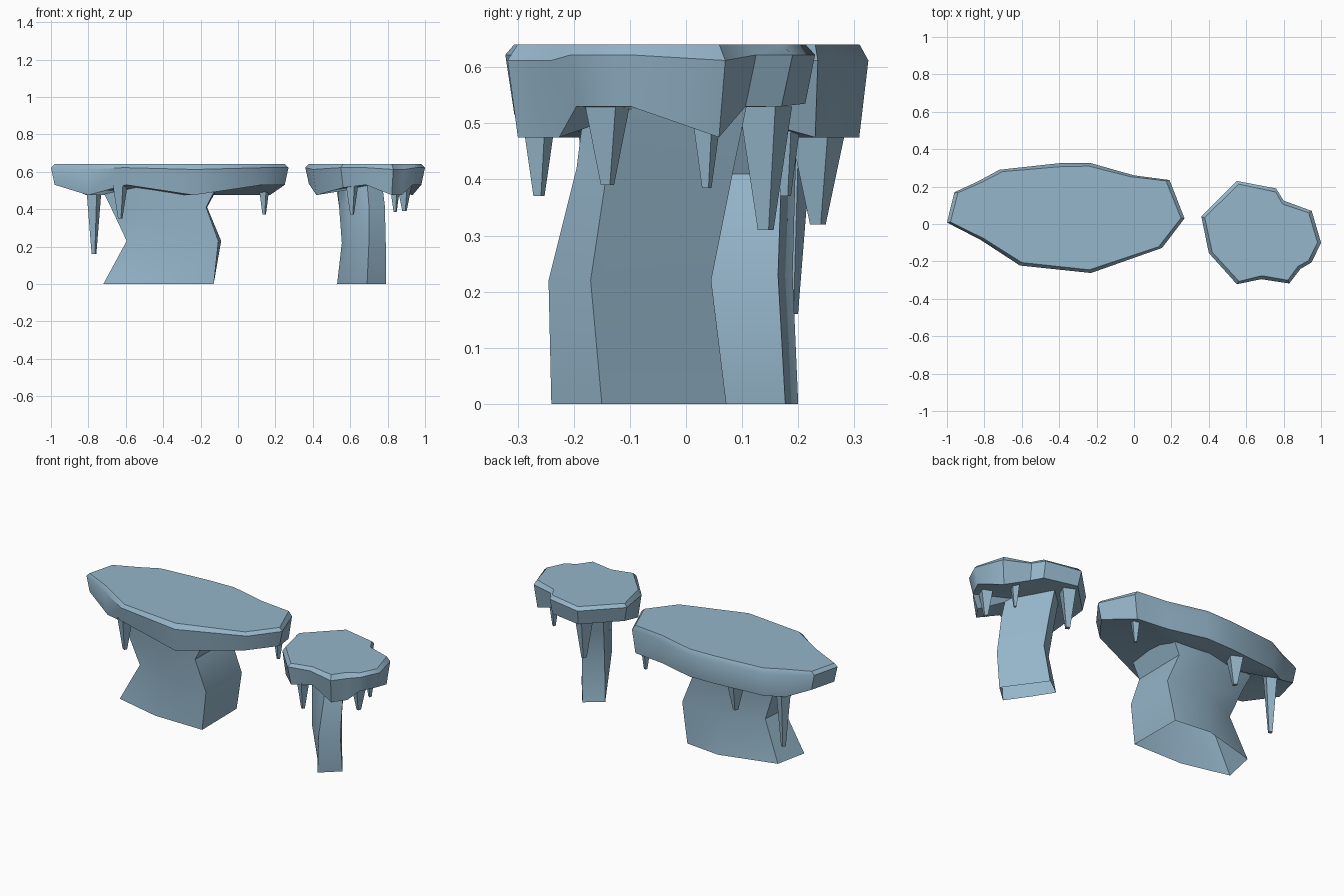
import bpy, bmesh, math
from mathutils import Vector

if "Cube" in bpy.data.objects:
    bpy.data.objects.remove(bpy.data.objects["Cube"])

ICE = bpy.data.materials.new("ice_blue")
ICE.diffuse_color = (0.30, 0.465, 0.59, 1)
ICE.use_nodes = True
ICE.node_tree.nodes["Principled BSDF"].inputs["Base Color"].default_value = ICE.diffuse_color


def finish(name, bm, angle=35):
    bmesh.ops.recalc_face_normals(bm, faces=bm.faces)
    me = bpy.data.meshes.new(name)
    bm.to_mesh(me)
    bm.free()
    me.materials.append(ICE)
    for p in me.polygons:
        p.use_smooth = True
    me.set_sharp_from_angle(angle=math.radians(angle))
    ob = bpy.data.objects.new(name, me)
    bpy.context.collection.objects.link(ob)
    return ob


def bridge(bm, a, b):
    n = len(a)
    for i in range(n):
        bm.faces.new((a[i], a[(i + 1) % n], b[(i + 1) % n], b[i]))


def slab(name, pts, centre_z):
    """Irregular slab: ragged lower edge, bevelled rim and flat top."""
    n = len(pts)
    cen = sum((Vector(p[:2]) for p in pts), Vector((0, 0))) / n

    def inward(p, d):
        v = Vector(p[:2])
        return v + (cen - v).normalized() * d

    bm = bmesh.new()
    low = [bm.verts.new((*inward(p, 0.02), p[2])) for p in pts]
    rim = [bm.verts.new((p[0], p[1], 0.612 if p[2] < 0.5 else 0.622)) for p in pts]
    top = [bm.verts.new((*inward(p, 0.019), 0.64)) for p in pts]
    bridge(bm, low, rim)
    bridge(bm, rim, top)
    bm.faces.new(top)
    mid = bm.verts.new((cen.x, cen.y, centre_z))
    for i in range(n):
        bm.faces.new((low[i], mid, low[(i + 1) % n]))
    finish(name, bm, 40)


def leg(name, levels):
    """Faceted open column through cross-sections given as (z, points)."""
    bm = bmesh.new()
    rings = [[bm.verts.new((x, y, z)) for x, y in pts] for z, pts in levels]
    for a, b in zip(rings, rings[1:]):
        bridge(bm, a, b)
    finish(name, bm, 40)


def icicle(name, x, y, tip, r):
    """Blunt four-sided spike hanging from the slab."""
    bm = bmesh.new()
    rings = []
    for z, rad in ((0.53, r), (tip, min(r * 0.3, 0.015))):
        rings.append([bm.verts.new((x + rad * math.cos(a), y + rad * math.sin(a), z))
                      for a in (math.radians(20 + 90 * k) for k in range(4))])
    bridge(bm, *rings)
    bm.faces.new(rings[1])
    finish(name, bm)


# slabs: x, y, height of the lower edge
slab("table_top", [
    (-1, 0.008, 0.53), (-0.82, -0.085, 0.475), (-0.61, -0.222, 0.53),
    (-0.23, -0.262, 0.475), (0.15, -0.128, 0.53), (0.27, 0.03, 0.53),
    (0.19, 0.235, 0.475), (0.0, 0.26, 0.475), (-0.23, 0.325, 0.475),
    (-0.40, 0.325, 0.475), (-0.72, 0.29, 0.475), (-0.83, 0.23, 0.475),
    (-0.96, 0.17, 0.53)], 0.475)
slab("stool_seat", [
    (0.36, 0.04, 0.535), (0.40, -0.155, 0.475), (0.55, -0.322, 0.515),
    (0.68, -0.295, 0.53), (0.83, -0.318, 0.475), (0.89, -0.24, 0.475),
    (0.95, -0.205, 0.53), (1.0, -0.10, 0.53), (0.95, 0.07, 0.475),
    (0.80, 0.125, 0.53), (0.76, 0.19, 0.53), (0.55, 0.23, 0.535)], 0.525)

# columns
leg("table_leg", [
    (0.0, [(-.72, -.08), (-.44, -.147), (-.13, -.15), (-.133, .177), (-.35, .20), (-.68, .11)]),
    (0.23, [(-.595, -.07), (-.40, -.14), (-.105, -.15), (-.09, .164), (-.35, .19), (-.58, .085)]),
    (0.41, [(-.68, -.07), (-.42, -.15), (-.17, -.16), (-.165, .17), (-.35, .195), (-.65, .11)]),
    (0.53, [(-.74, -.06), (-.45, -.16), (-.11, -.16), (-.10, .18), (-.35, .20), (-.71, .12)])])
leg("stool_leg", [
    (0.0, [(.53, 0), (.60, -.11), (.69, -.24), (.79, -.15), (.63, .072)]),
    (0.22, [(.555, -.03), (.595, -.155), (.70, -.245), (.79, -.17), (.65, .045)]),
    (0.42, [(.54, .0), (.585, -.14), (.70, -.195), (.785, -.14), (.64, .085)]),
    (0.54, [(.53, .02), (.57, -.12), (.69, -.18), (.77, -.12), (.63, .11)])])

# icicles under the slabs
for i, s in enumerate([
        (-.77, .187, .16, .045), (-.49, .235, .32, .062), (-.63, -.16, .35, .042),
        (.14, .178, .37, .032), (.61, -.262, .37, .035), (.84, .037, .385, .03),
        (.89, -.14, .39, .042), (.57, .142, .31, .05)]):
    icicle("icicle_%d" % (i + 1), *s)
